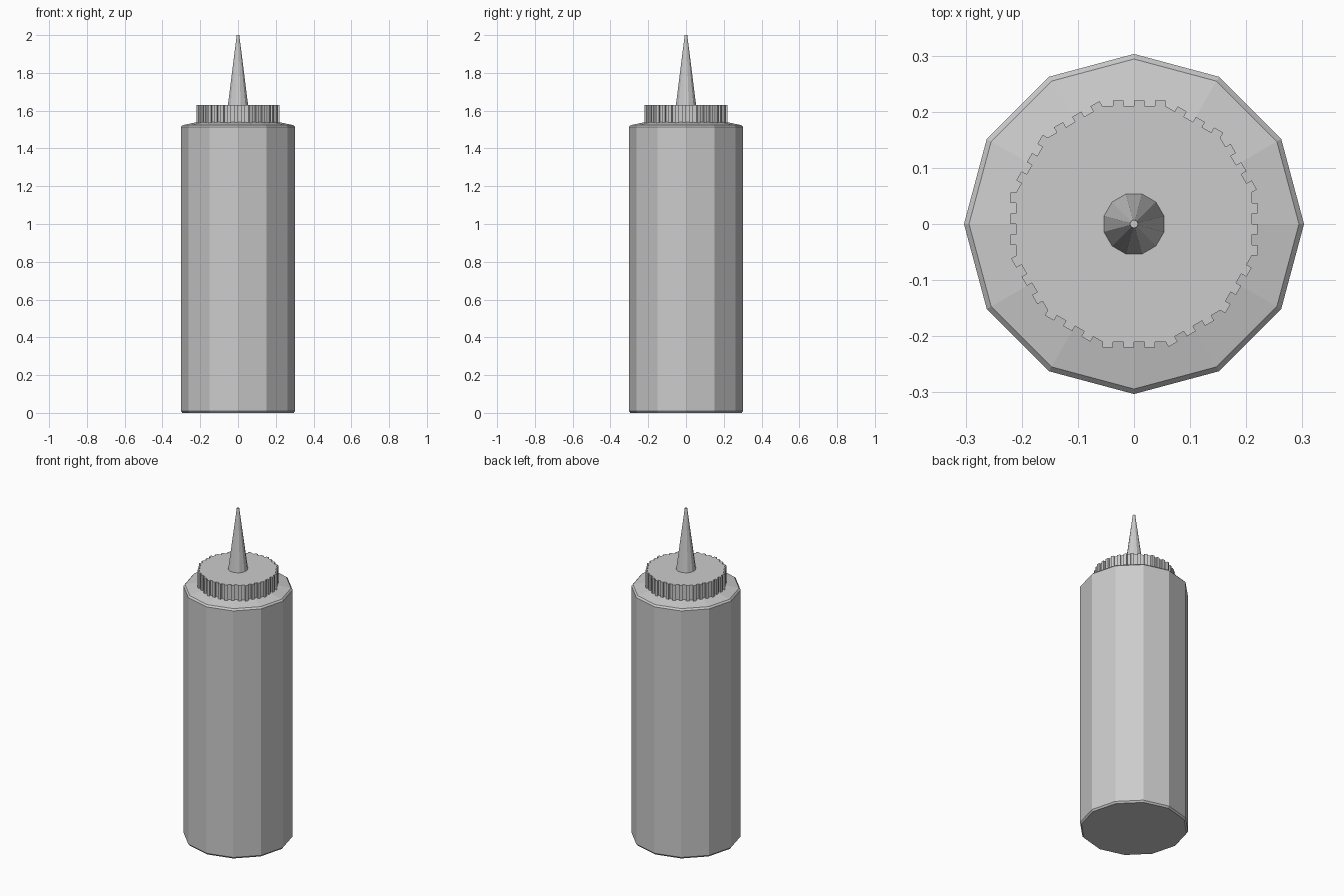
import bpy, bmesh, math
from mathutils import Vector, Matrix

if "Cube" in bpy.data.objects:
    bpy.data.objects.remove(bpy.data.objects["Cube"])

SIDES = 12


def ring(radius, z, turn=0.0):
    """Corners of a regular polygon at height z."""
    step = 2 * math.pi / SIDES
    return [Vector((radius * math.cos(i * step + turn),
                    radius * math.sin(i * step + turn), z)) for i in range(SIDES)]


def loft(name, rings):
    """Skin a stack of equal rings and close both ends."""
    bm = bmesh.new()
    loops = [[bm.verts.new(p) for p in r] for r in rings]
    for low, high in zip(loops, loops[1:]):
        n = len(low)
        for i in range(n):
            j = (i + 1) % n
            bm.faces.new((low[i], low[j], high[j], high[i]))
    bm.faces.new(loops[0][::-1])
    bm.faces.new(loops[-1])
    bmesh.ops.recalc_face_normals(bm, faces=bm.faces)
    mesh = bpy.data.meshes.new(name)
    bm.to_mesh(mesh)
    bm.free()
    obj = bpy.data.objects.new(name, mesh)
    bpy.context.collection.objects.link(obj)
    return obj


# Bottle body with narrow bevels and a shallow shoulder
body_profile = [(0.295, 0.0), (0.303, 0.01), (0.303, 1.513),
                (0.294, 1.523), (0.205, 1.542)]
loft("bottle_body", [ring(r, z) for r, z in body_profile])

# Ribbed cap: each flat side carries three square ribs
apothem, rib = 0.21, 0.0105
half = apothem * math.tan(math.pi / SIDES)
seg = 2 * half / 6
outline = []
for side in range(SIDES):
    rot = Matrix.Rotation(side * 2 * math.pi / SIDES, 3, 'Z')
    for k in range(3):
        y = -half + 2 * k * seg
        for x, yy in ((apothem, y), (apothem + rib, y),
                      (apothem + rib, y + seg), (apothem, y + seg)):
            outline.append(rot @ Vector((x, yy, 0)))
loft("ribbed_cap", [[p + Vector((0, 0, z)) for p in outline] for z in (1.535, 1.63)])

# Tapered nozzle
turn = math.pi / SIDES
loft("nozzle", [ring(0.056, 1.625, turn), ring(0.007, 2.0, turn)])
